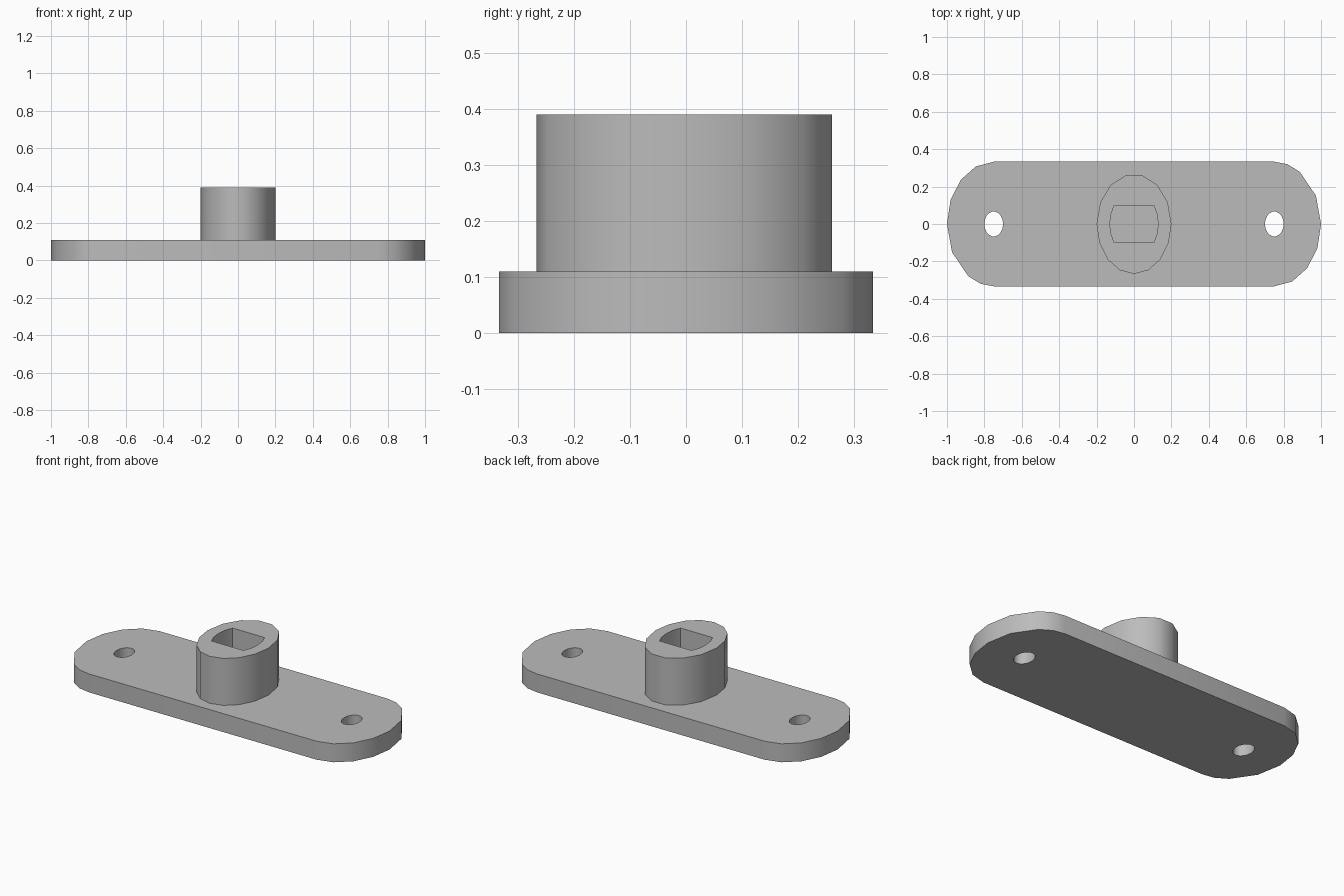
import bpy
import bmesh
from math import cos, sin, radians, asin

default = bpy.data.objects.get("Cube")
if default:
    bpy.data.objects.remove(default, do_unlink=True)

GREY = (0.5, 0.5, 0.5, 1)
mat = bpy.data.materials.new("plain grey")
mat.use_nodes = True
mat.diffuse_color = GREY
mat.node_tree.nodes["Principled BSDF"].inputs["Base Color"].default_value = GREY


def arc(cx, rx, ry, degrees):
    """Points of an ellipse centred on (cx, 0)."""
    return [(cx + rx * cos(radians(a)), ry * sin(radians(a))) for a in degrees]


def prism(name, outline, z0, z1):
    """Extrude a closed outline from z0 to z1."""
    bm = bmesh.new()
    face = bm.faces.new([bm.verts.new((x, y, z0)) for x, y in outline])
    side = bmesh.ops.extrude_face_region(bm, geom=[face])["geom"]
    bmesh.ops.translate(bm, vec=(0, 0, z1 - z0),
                        verts=[v for v in side if isinstance(v, bmesh.types.BMVert)])
    bmesh.ops.recalc_face_normals(bm, faces=bm.faces)
    mesh = bpy.data.meshes.new(name)
    bm.to_mesh(mesh)
    bm.free()
    mesh.materials.append(mat)
    ob = bpy.data.objects.new(name, mesh)
    bpy.context.collection.objects.link(ob)
    return ob


def cut(ob, cutters):
    """Cut the holes, then shade the curved sides smoothly."""
    bpy.ops.object.select_all(action="DESELECT")
    bpy.context.view_layer.objects.active = ob
    ob.select_set(True)
    for cutter in cutters:
        cutter.hide_render = True
        mod = ob.modifiers.new("hole", "BOOLEAN")
        mod.operation = "DIFFERENCE"
        mod.solver = "EXACT"
        mod.object = cutter
        bpy.ops.object.modifier_apply(modifier=mod.name)
        bpy.data.objects.remove(cutter, do_unlink=True)
    bpy.ops.object.shade_smooth_by_angle(angle=radians(40))


BASE_TOP, BOSS_TOP = 0.11, 0.39

# Base plate: one rounded end, repeated by a half turn
end = arc(0.75, 0.25, 0.333, [-90, -67.5, -45, -22.5, 0, 27, 57, 74, 90])
base = prism("base_plate", end + [(-x, -y) for x, y in end], 0, BASE_TOP)

# Screw holes through the plate
cut(base, [prism("screw_hole", arc(s * 0.75, 0.05, 0.067, range(0, 360, 20)), -0.1, 0.2)
           for s in (-1, 1)])

# Boss: back half in seven facets, front half in eight
boss_outline = arc(0, 0.2, 0.267, [i * 180 / 7 for i in range(7)]
                   + [180 + i * 22.5 for i in range(8)])
boss = prism("boss", boss_outline, BASE_TOP, BOSS_TOP)

# Double-D socket: curved left and right sides, flat front and back
flat = asin(0.1 / 0.173) * 57.2958
steps = [flat * k for k in (-1, -0.5, 0, 0.5, 1)]
socket_side = arc(0, 0.129, 0.173, steps)
cut(boss, [prism("socket", socket_side + [(-x, -y) for x, y in socket_side], 0, 0.5)])
